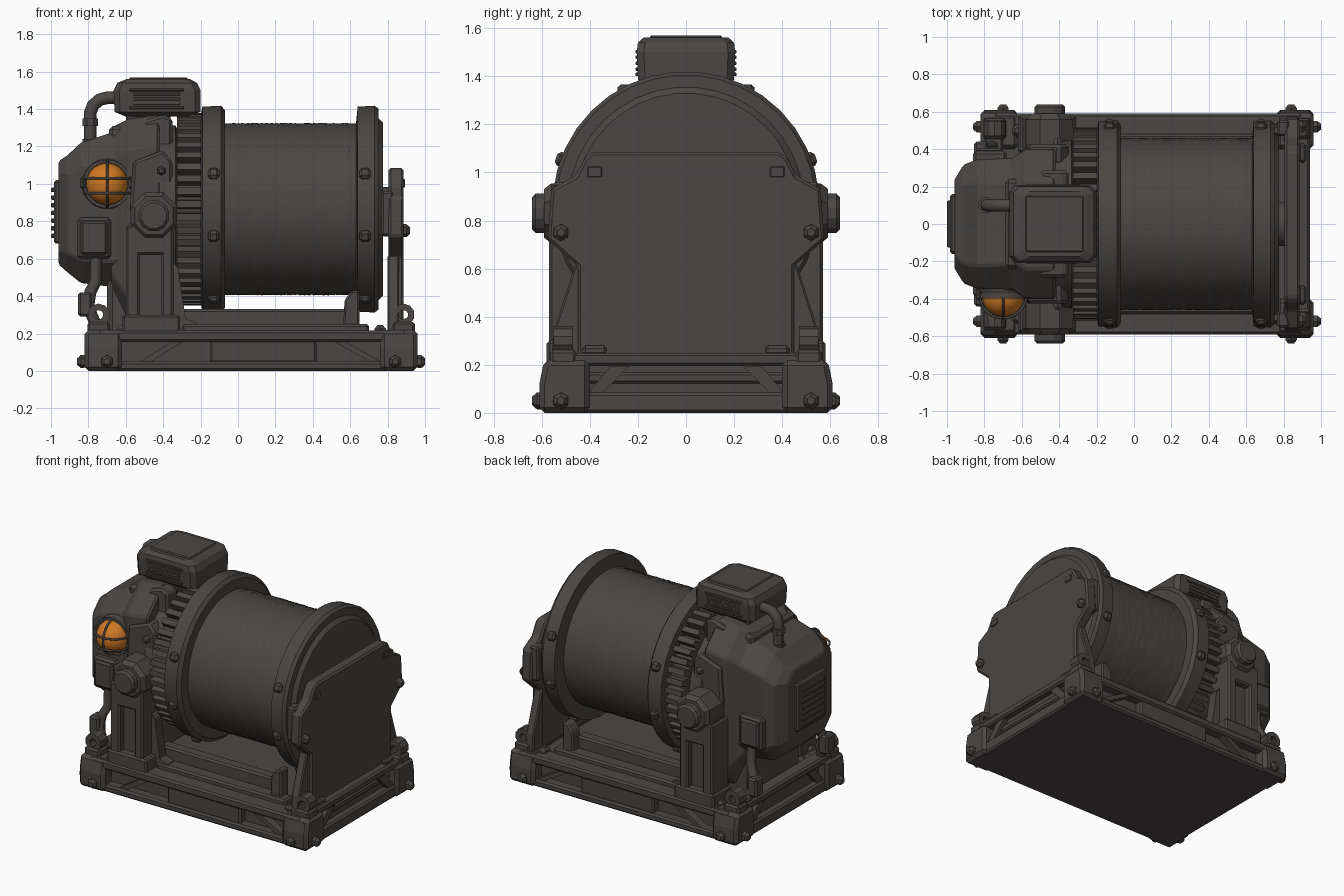
import bpy, bmesh, math, random
from mathutils import Vector

if "Cube" in bpy.data.objects:
    bpy.data.objects.remove(bpy.data.objects["Cube"], do_unlink=True)
random.seed(4)


def material(name, rgb, rough):
    m = bpy.data.materials.new(name)
    m.use_nodes = True
    m.diffuse_color = (*rgb, 1)
    node = m.node_tree.nodes["Principled BSDF"]
    node.inputs["Base Color"].default_value = (*rgb, 1)
    node.inputs["Roughness"].default_value = rough
    return m


STEEL = material("dark_steel", (0.068, 0.062, 0.058), 0.7)
AMBER = material("amber_glass", (0.62, 0.19, 0.017), 0.4)
SIDES = (("front", -1), ("back", 1))
ENDS = (("right", -1), ("left", 1))


def loft(name, rings, bevel=0, smooth=False, closed=False, mat=STEEL):
    """Skin a list of equal-length point rings, capping both ends."""
    bm = bmesh.new()
    vs = [[bm.verts.new(p) for p in ring] for ring in rings]
    n = len(vs[0])
    pairs = list(zip(vs, vs[1:])) + ([(vs[-1], vs[0])] if closed else [])
    for a, b in pairs:
        for i in range(n):
            j = (i + 1) % n
            bm.faces.new((a[i], a[j], b[j], b[i]))
    if not closed:
        bm.faces.new(vs[0])
        bm.faces.new(vs[-1])
    bmesh.ops.recalc_face_normals(bm, faces=bm.faces)
    me = bpy.data.meshes.new(name)
    bm.to_mesh(me)
    bm.free()
    me.materials.append(mat)
    ob = bpy.data.objects.new(name, me)
    bpy.context.collection.objects.link(ob)
    if bevel:
        mod = ob.modifiers.new("bevel", 'BEVEL')
        mod.width, mod.segments = bevel, 1
    if smooth:
        bpy.ops.object.select_all(action='DESELECT')
        ob.select_set(True)
        bpy.context.view_layer.objects.active = ob
        bpy.ops.object.shade_smooth_by_angle(angle=math.radians(35))
    return ob


def place(axis, a, u, v):
    return {'x': (a, u, v), 'y': (u, a, v), 'z': (u, v, a)}[axis]


def prism(name, pts, axis, lo, hi, bevel=0):
    return loft(name, [[place(axis, a, u, v) for u, v in pts] for a in (lo, hi)], bevel)


def box(name, x, y, z, bevel=0.012):
    y = sorted(y)
    return prism(name, [(x[0], y[0]), (x[1], y[0]), (x[1], y[1]), (x[0], y[1])], 'z', *z, bevel)


def lathe(name, profile, centre, axis='x', segs=32, closed=False, mat=STEEL, jitter=0):
    """Revolve (offset, radius) pairs about an axis through centre."""
    c = Vector(centre)
    rings = []
    for a, r in profile:
        ring = []
        for i in range(segs):
            t, q = 2 * math.pi * (i + 0.5) / segs, r + random.uniform(-jitter, jitter)
            ring.append(c + Vector(place(axis, a, q * math.cos(t), q * math.sin(t))))
        rings.append(ring)
    return loft(name, rings, smooth=segs > 12, closed=closed, mat=mat)


def tube(name, pts, radius):
    cu = bpy.data.curves.new(name, 'CURVE')
    cu.dimensions, cu.bevel_depth, cu.bevel_resolution = '3D', radius, 2
    cu.use_fill_caps = True
    sp = cu.splines.new('POLY')
    sp.points.add(len(pts) - 1)
    for p, q in zip(sp.points, pts):
        p.co = (*q, 1)
    cu.materials.append(STEEL)
    bpy.context.collection.objects.link(bpy.data.objects.new(name, cu))


def bolt(name, p, axis, sign, r=0.035):
    lathe(name, [(0, r), (sign * 0.02, r), (sign * 0.04, r * 0.5)], p, axis, 6)


def chamfered(axis, a, u, v0, v1, c):
    """Octagonal cross-section spanning the u range and v0..v1."""
    u0, u1 = u
    return [place(axis, a, p, q) for p, q in (
        (u0 + c, v0), (u1 - c, v0), (u1, v0 + c), (u1, v1 - c),
        (u1 - c, v1), (u0 + c, v1), (u0, v1 - c), (u0, v0 + c))]


AXIS = (0, 0, 0.865)

# Base frame: floor, rails, recessed webs and braces
box("base_floor", (-0.79, 0.94), (-0.57, 0.57), (0, 0.05))
box("base_deck", (-0.74, 0.9), (-0.52, 0.52), (0.12, 0.17))
for side, s in SIDES:
    box(side + "_top_rail", (-0.75, 0.9), (s * 0.46, s * 0.59), (0.155, 0.215))
    box(side + "_bottom_rail", (-0.75, 0.9), (s * 0.5, s * 0.59), (0, 0.05))
    box(side + "_web", (-0.7, 0.85), (s * 0.48, s * 0.52), (0.03, 0.18), 0)
    box(side + "_centre_panel", (-0.15, 0.42), (s * 0.5, s * 0.575), (0.04, 0.18))
    for x0, x1 in ((-0.54, -0.34), (0.72, 0.5)):
        prism(side + "_brace", [(x0, 0.04), (x0 + 0.06, 0.04), (x1 + 0.06, 0.165), (x1, 0.165)],
              'y', s * 0.5, s * 0.575)
    box(side + "_deck_ledge", (-0.3, 0.7), (s * 0.38, s * 0.48), (0.16, 0.25))
    box(side + "_inner_rail", (-0.34, 0.58), (s * 0.3, s * 0.385), (0.16, 0.33))
    prism(side + "_flange_shoe", [(0.56, 0.2), (0.65, 0.2), (0.65, 0.43), (0.61, 0.43), (0.57, 0.38)],
          'y', s * 0.36, s * 0.45, 0.01)
for end, e in ENDS:
    xo = 0.94 if e > 0 else -0.8
    box(end + "_end_top_rail", sorted((xo, xo - e * 0.1)), (-0.5, 0.5), (0.195, 0.25))
    box(end + "_end_bottom_rail", sorted((xo, xo - e * 0.1)), (-0.5, 0.5), (0, 0.085))
    box(end + "_end_web", sorted((xo - e * 0.05, xo - e * 0.1)), (-0.5, 0.5), (0.03, 0.22), 0)
    for side, s in SIDES:
        tag = end + "_" + side
        prism(tag + "_end_brace", [(s * 0.42, 0.07), (s * 0.36, 0.07), (s * 0.22, 0.21), (s * 0.3, 0.21)],
              'x', xo - e * 0.08, xo - e * 0.015)
        # Corner castings, lifting lugs and bolts
        xi = xo - e * 0.18
        xs = sorted((xo + e * 0.02, xi))
        corner = [[(x, s * y, z) for x, y in ((xs[0], 0.4), (xs[1], 0.4), (xs[1], w), (xs[0], w))]
                  for z, w in ((0, 0.61), (0.12, 0.61), (0.22, 0.59))]
        loft(tag + "_corner", corner, 0.022)
        xl = xo - e * 0.055
        lathe(tag + "_lug_eye", [(-0.04, 0.025), (0.04, 0.025), (0.04, 0.06), (-0.04, 0.06)],
              (xl, s * 0.51, 0.3), 'y', 10, closed=True)
        box(tag + "_lug_foot", (xl - 0.06, xl + 0.06), (s * 0.455, s * 0.565), (0.2, 0.262))
        bolt(tag + "_end_bolt", (xo + e * 0.02, s * 0.52, 0.05), 'x', e)
        bolt(tag + "_side_bolt", (xo - e * 0.1, s * 0.6, 0.05), 'y', s)
        bolt(tag + "_top_bolt", (xi, s * 0.5, 0.205), 'z', 1)

# Rope drum, slightly uneven like wound cable
wraps, x0, x1 = 30, -0.1, 0.66
rope = [(x0 + (x1 - x0) * i / (wraps * 2), 0.459 + 0.001 * (-1) ** i) for i in range(wraps * 2 + 1)]
lathe("rope_drum", rope, AXIS, segs=72, jitter=0.002)
lathe("right_flange", [(-0.2, 0.5), (-0.19, 0.55), (-0.09, 0.555), (-0.07, 0.53), (-0.07, 0.45)],
      AXIS, segs=36)
lathe("left_flange", [(0.63, 0.45), (0.64, 0.55), (0.73, 0.555), (0.75, 0.54), (0.75, 0.49),
                      (0.775, 0.465)], AXIS, segs=36)
lathe("drum_shaft", [(-0.6, 0.12), (0.84, 0.12)], AXIS, segs=20)
for x, tag in ((-0.13, "right"), (0.68, "left")):
    for deg in (-60, -15, 20, 160, 195, 240):
        t = math.radians(deg)
        ob = box(tag + "_flange_bolt", (-0.03, 0.03), (-0.03, 0.03), (-0.03, 0.025), 0.014)
        ob.location = (x, 0.55 * math.cos(t), 0.865 + 0.55 * math.sin(t))
        ob.rotation_euler = (t - math.pi / 2, 0, 0)

# Ring gear
teeth, gear = 46, []
for k in range(teeth):
    for f, r in ((0, 0.465), (0.25, 0.465), (0.35, 0.515), (0.88, 0.515), (0.98, 0.465)):
        t = 2 * math.pi * (k + f) / teeth
        gear.append((r * math.cos(t), 0.865 + r * math.sin(t)))
prism("ring_gear", gear, 'x', -0.325, -0.19)
lathe("gear_back_disc", [(-0.44, 0.42), (-0.42, 0.45), (-0.335, 0.45), (-0.32, 0.42)], AXIS, segs=32)

# Gear housing and motor casing
loft("gear_housing", [chamfered('x', x, (-w, w), z0, z1, 0.16) for x, w, z0, z1 in
     ((-0.68, 0.33, 0.36, 1.3), (-0.58, 0.4, 0.22, 1.35), (-0.42, 0.4, 0.22, 1.37))], 0.012)
loft("motor_casing", [chamfered('x', x, (-w, w), z0, z1, c) for x, w, z0, z1, c in
     ((-0.6, 0.355, 0.44, 1.3, 0.14), (-0.84, 0.345, 0.47, 1.22, 0.12), (-0.915, 0.315, 0.53, 1.15, 0.1),
      (-0.96, 0.235, 0.57, 1.12, 0.07))], 0.01)
box("casing_top_block", (-0.69, -0.56), (-0.24, 0.24), (1.2, 1.31), 0.02)
box("rear_grille_frame", (-0.985, -0.94), (-0.16, 0.16), (0.68, 1.02))
for k in range(7):
    z = 0.71 + k * 0.041
    box("rear_louvre", (-1, -0.97), (-0.125, 0.125), (z, z + 0.024), 0.005)
box("motor_cradle", (-0.7, -0.5), (-0.28, 0.28), (0.16, 0.5), 0.03)

# Bearing posts, bosses and side boxes on both sides
for side, s in SIDES:
    y0, y1 = s * 0.38, s * 0.57
    box(side + "_post_core", (-0.58, -0.36), (y0, s * 0.52), (0.2, 0.8))
    box(side + "_post_foot", (-0.62, -0.31), (y0, s * 0.58), (0.2, 0.3))
    for xa, xb in ((-0.6, -0.525), (-0.41, -0.345)):
        box(side + "_post_rib", (xa, xb), (y0, y1), (0.21, 0.78))
    box(side + "_post_head", (-0.58, -0.36), (y0, y1), (0.62, 0.8))
    prism(side + "_post_gusset", [(-0.36, 0.2), (-0.22, 0.2), (-0.22, 0.255), (-0.28, 0.28), (-0.32, 0.55),
          (-0.36, 0.6)], 'y', s * 0.4, s * 0.47)
    lathe(side + "_bearing_boss", [(s * 0.34, 0.135), (s * 0.56, 0.135), (s * 0.59, 0.11)],
          (-0.45, 0, 0.83), 'y', 8)
    lathe(side + "_bearing_cap", [(s * 0.58, 0.085), (s * 0.625, 0.085), (s * 0.64, 0.07)],
          (-0.45, 0, 0.83), 'y', 12)
    prism(side + "_shoulder", [(-0.58, 0.85), (-0.35, 0.85), (-0.35, 1.12), (-0.4, 1.18), (-0.56, 1.12)],
          'y', s * 0.32, s * 0.425, 0.015)
    prism(side + "_upper_shoulder", [(-0.54, 1.1), (-0.35, 1.1), (-0.35, 1.35), (-0.4, 1.37), (-0.5, 1.34)],
          'y', s * 0.17, s * 0.285, 0.015)
    bolt(side + "_shoulder_bolt", (-0.41, s * 0.42, 1.07), 'y', s, 0.025)
    box(side + "_junction_box", (-0.86, -0.68), (s * 0.32, s * 0.39), (0.6, 0.82), 0.015)
    box(side + "_junction_lid", (-0.84, -0.7), (s * 0.38, s * 0.405), (0.62, 0.8))
    tube(side + "_drain_pipe", [(-0.76, s * 0.35, 0.62), (-0.76, s * 0.36, 0.48), (-0.79, s * 0.38, 0.42),
                                (-0.8, s * 0.4, 0.34), (-0.74, s * 0.42, 0.2)], 0.032)
    box(side + "_pipe_clamp", (-0.855, -0.78), (s * 0.35, s * 0.44), (0.29, 0.42))

# Top control box with vents and elbow pipe
box("top_box_neck", (-0.6, -0.36), (-0.17, 0.17), (1.25, 1.42))
loft("top_box", [chamfered('z', z, (xa, xb), -w, w, 0.03) for z, xa, xb, w in
     ((1.36, -0.6, -0.27, 0.17), (1.385, -0.66, -0.2, 0.2), (1.5, -0.665, -0.2, 0.205),
      (1.54, -0.645, -0.22, 0.2), (1.562, -0.59, -0.26, 0.175))])
box("top_lid", (-0.58, -0.27), (-0.15, 0.15), (1.555, 1.57), 0.006)
for side, s in SIDES:
    for z0, z1 in ((1.4, 1.415), (1.495, 1.51)):
        box(side + "_vent_frame", (-0.58, -0.29), (s * 0.19, s * 0.21), (z0, z1), 0.003)
    for k in range(3):
        z = 1.422 + k * 0.025
        box(side + "_vent_slat", (-0.56, -0.31), (s * 0.19, s * 0.209), (z, z + 0.014), 0.002)
tube("elbow_pipe", [(-0.79, 0.1, 1.18), (-0.79, 0.1, 1.38), (-0.775, 0.1, 1.42), (-0.74, 0.1, 1.45),
                    (-0.7, 0.1, 1.46), (-0.6, 0.1, 1.46)], 0.034)
for z in (1.22, 1.33):
    lathe("pipe_collar", [(-0.02, 0.045), (0.02, 0.045)], (-0.79, 0.1, z), 'z', 8)

# Amber lamp in a wire cage
lamp = (-0.7, -0.385, 1.0)
lathe("lamp_base", [(0.1, 0.135), (0.03, 0.135), (0.01, 0.122)], lamp, 'y', 16)
dome = [(-0.11 * math.sin(t), 0.112 * math.cos(t)) for t in [math.pi / 2 * k / 8 for k in range(8)]]
lathe("lamp_glass", [(0.015, 0.112)] + dome + [(-0.11, 0.004)], lamp, 'y', 24, mat=AMBER)
lathe("cage_ring", [(-0.012, 0.113), (-0.012, 0.13), (0.015, 0.13), (0.015, 0.113)], lamp, 'y', 24, closed=True)
arc = [(0.124 * math.cos(t), -0.118 * math.sin(t)) for t in [math.pi * k / 12 for k in range(13)]]
tube("cage_upright", [(lamp[0], lamp[1] + d, lamp[2] + a) for a, d in arc], 0.007)
for dz in (-0.05, 0.03):
    tube("cage_crossbar", [(lamp[0] + a, lamp[1] + d, lamp[2] + dz) for a, d in arc], 0.007)
for e in (-1, 1):
    box("cage_tab", sorted((lamp[0] + e * 0.115, lamp[0] + e * 0.145)), (-0.41, -0.34), (0.97, 1.04))

# Left end plate with cheeks, feet and bolts
half = [(0.45, 0.2), (0.45, 0.61), (0.575, 0.72), (0.56, 0.93), (0.46, 0.985), (0.42, 1.06), (0.39, 1.085)]
outline = half + [(-y, z) for y, z in reversed(half)]
prism("end_plate", outline, 'x', 0.805, 0.885, 0.012)
for side, s in SIDES:
    prism(side + "_end_plate_foot", [(s * 0.44, 0.2), (s * 0.56, 0.2), (s * 0.55, 0.34), (s * 0.46, 0.62),
          (s * 0.44, 0.62)], 'x', 0.8, 0.86, 0.008)
    box(side + "_end_plate_cheek", (0.765, 0.83), (s * 0.47, s * 0.555), (0.72, 0.96))
    box(side + "_end_plate_tab", (0.88, 0.893), (s * 0.35, s * 0.41), (0.98, 1.025), 0.004)
    box(side + "_end_plate_clip", (0.88, 0.92), (s * 0.33, s * 0.43), (0.24, 0.28))
    bolt(side + "_end_plate_bolt", (0.88, s * 0.52, 0.75), 'x', 1)
